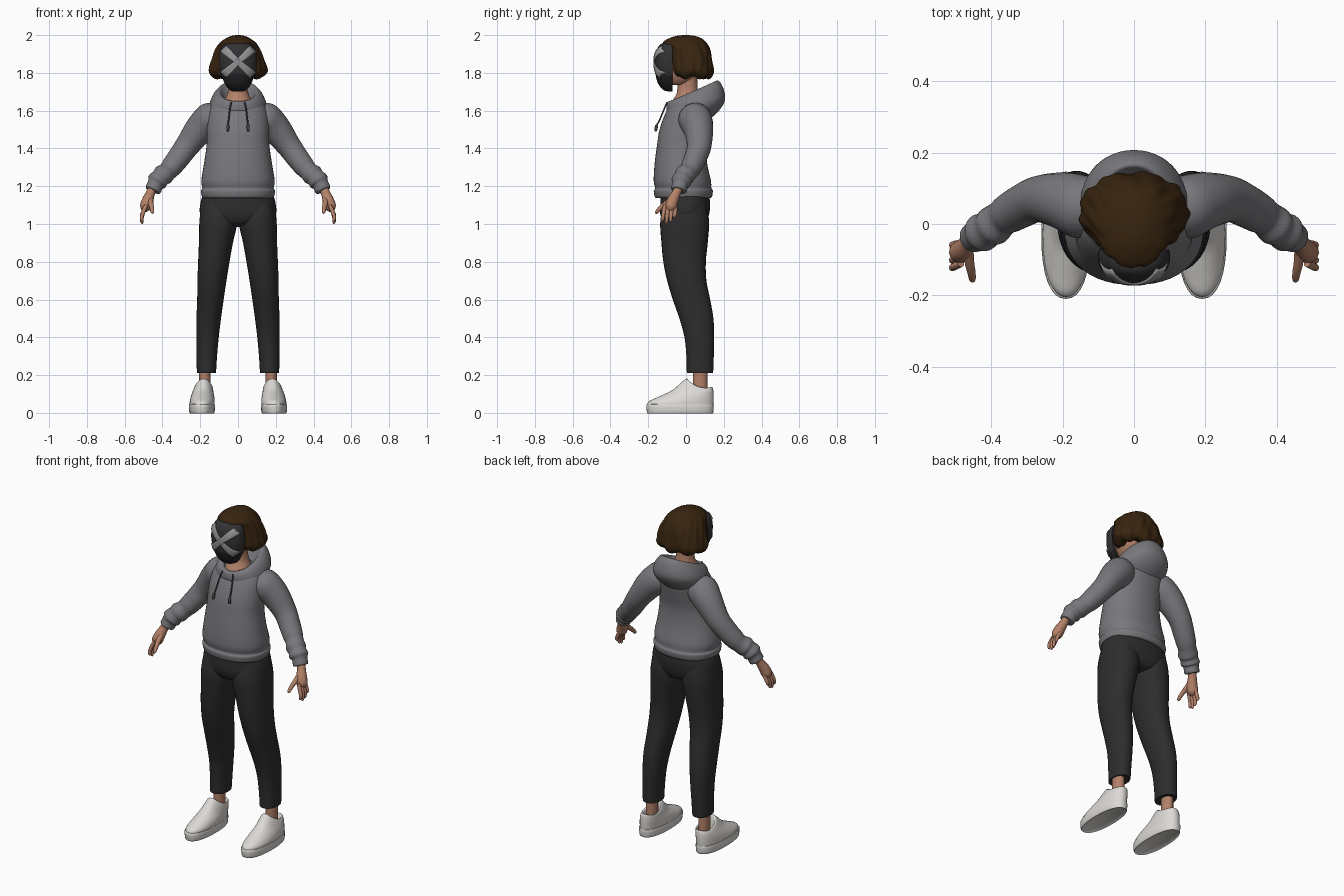
import bpy, bmesh, math
from mathutils import Vector
from mathutils.bvhtree import BVHTree

cube = bpy.data.objects.get("Cube")
if cube:
    bpy.data.objects.remove(cube, do_unlink=True)


def material(name, r, g, b):
    m = bpy.data.materials.new(name)
    m.use_nodes = True
    m.diffuse_color = (r, g, b, 1)
    bsdf = next(n for n in m.node_tree.nodes if n.type == 'BSDF_PRINCIPLED')
    bsdf.inputs["Base Color"].default_value = (r, g, b, 1)
    bsdf.inputs["Roughness"].default_value = 0.8
    return m


GREY = material("hoodie grey", .19, .185, .2)
CORD = material("cord dark grey", .06, .06, .065)
BLACK = material("trouser black", .026, .026, .027)
SKIN = material("skin", .45, .22, .14)
HAIR = material("brown hair", .04, .018, .005)
WHITE = material("shoe white", .72, .70, .67)
VISOR = material("visor charcoal", .032, .032, .035)
JAW = material("jaw black", .016, .016, .017)
MARK = material("light grey mark", .3, .3, .31)


def finish(name, bm, mat, mirror=False):
    bmesh.ops.recalc_face_normals(bm, faces=bm.faces)
    mesh = bpy.data.meshes.new(name)
    bm.to_mesh(mesh)
    mesh.materials.append(mat)
    ob = bpy.data.objects.new(name, mesh)
    bpy.context.collection.objects.link(ob)
    bpy.ops.object.select_all(action='DESELECT')
    ob.select_set(True)
    bpy.context.view_layer.objects.active = ob
    bpy.ops.object.shade_smooth_by_angle(angle=math.radians(50))
    if mirror:
        ob.modifiers.new("Mirror", 'MIRROR').use_mirror_merge = False
    return ob


def spline(a, b, c, d, t):
    return b + .5 * t * ((c - a) + t * ((2 * a - 5 * b + 4 * c - d) + t * (3 * (b - c) + d - a)))


def loft(name, mat, rings, mirror=False, n=32, steps=4, power=2, sag=0, shape=None):
    """Skin smooth sections given as (centre, u, v); shape adjusts each point."""
    rows, last = [], len(rings) - 1
    for i in range(last):
        four = [rings[max(0, min(last, k))] for k in range(i - 1, i + 3)]
        for s in range(steps + (i == last - 1)):
            rows.append([spline(*[r[j] for r in four], s / steps) for j in range(3)])
    bm, grid = bmesh.new(), []
    for c, u, v in rows:
        row = []
        for k in range(n):
            a = math.tau * k / n
            ca, sa = math.cos(a), math.sin(a)
            p = c + u * math.copysign(abs(ca) ** (2 / power), ca) \
                + v * math.copysign(abs(sa) ** (2 / power), sa)
            p.z -= sag * ca * ca * max(0, p.z)
            row.append(bm.verts.new(shape(p, a) if shape else p))
        grid.append(row)
    for r0, r1 in zip(grid, grid[1:]):
        for k in range(n):
            m = (k + 1) % n
            bm.faces.new((r0[k], r0[m], r1[m], r1[k]))
    bm.faces.new(grid[0])
    bm.faces.new(grid[-1])
    return finish(name, bm, mat, mirror)


def tilted(cx, hw, yf, zf, yb, zb):
    """Section whose front and back points have their own heights."""
    f, b = Vector((cx, yf, zf)), Vector((cx, yb, zb))
    return (f + b) / 2, Vector((hw, 0, 0)), (b - f) / 2


def level(z, hw, yf, yb, cx=0):
    return tilted(cx, hw, yf, z, yb, z)


def tube(name, mat, path, mirror=True, n=16, steps=4):
    """Round limb along (x, y, z, radius) points."""
    pts, rings = [Vector(p[:3]) for p in path], []
    for i, p in enumerate(pts):
        d = (pts[min(i + 1, len(pts) - 1)] - pts[max(i - 1, 0)]).normalized()
        u = d.cross(Vector((0, 1, .1))).normalized()
        rings.append((p, u * path[i][3], d.cross(u) * path[i][3]))
    return loft(name, mat, rings, mirror, n, steps)


# Hoodie body with ribbed hem
loft("hoodie_body", GREY, [level(*r) for r in (
    (1.14, .165, -.14, .11), (1.14, .188, -.163, .135), (1.175, .196, -.171, .142),
    (1.19, .189, -.163, .134), (1.23, .194, -.171, .132), (1.32, .18, -.166, .112),
    (1.42, .166, -.153, .106), (1.5, .165, -.14, .12), (1.58, .16, -.112, .137),
    (1.63, .14, -.085, .13), (1.655, .11, -.06, .1), (1.66, .03, -.01, .03))],
    n=48, power=2.2)

# Hood folded down behind the neck
loft("hood", GREY, [tilted(0, *r) for r in (
    (.11, -.07, 1.58, .12, 1.55), (.143, -.098, 1.59, .175, 1.6),
    (.15, -.104, 1.615, .207, 1.66), (.13, -.1, 1.642, .195, 1.725),
    (.102, -.085, 1.65, .168, 1.76), (.085, -.07, 1.64, .145, 1.735),
    (.06, -.05, 1.61, .085, 1.65))], n=48, power=2.1)

# Sleeves, gathered towards the cuffs
tube("sleeves", GREY, (
    (.08, .03, 1.58, .06), (.14, .045, 1.56, .088), (.2, .065, 1.505, .08),
    (.268, .07, 1.415, .065), (.315, .05, 1.35, .06), (.35, .03, 1.305, .056),
    (.372, .015, 1.28, .051), (.395, -.005, 1.26, .056), (.41, -.015, 1.245, .05),
    (.428, -.025, 1.225, .054), (.437, -.03, 1.21, .043), (.45, -.038, 1.18, .042),
    (.452, -.039, 1.176, .028)), n=24)

# Drawstrings with knotted ends
tube("drawstrings", CORD, (
    (.035, -.1, 1.645, .004), (.043, -.115, 1.61, .004), (.05, -.14, 1.55, .004),
    (.053, -.154, 1.525, .004), (.053, -.156, 1.52, .008), (.055, -.16, 1.495, .007),
    (.055, -.16, 1.49, .002)), n=8)

# Hands
tube("palms", SKIN, (
    (.45, -.035, 1.2, .024), (.463, -.05, 1.165, .024), (.478, -.07, 1.125, .03),
    (.49, -.08, 1.09, .03), (.497, -.085, 1.07, .015)))
for i, finger in enumerate(("little", "ring", "middle", "index")):
    y, tip = -.054 - .019 * i, (1.03, 1.008, 1.0, 1.012)[i]
    tube(finger + "_fingers", SKIN, (
        (.485, y, 1.1, .01), (.501, y * 1.06, 1.065, .011),
        (.509, y * 1.1, (1.065 + tip) / 2, .01), (.508, y * 1.12, tip + .008, .008),
        (.507, y * 1.12, tip, .002)), n=10, steps=3)
tube("thumbs", SKIN, (
    (.465, -.065, 1.14, .015), (.462, -.105, 1.11, .014), (.456, -.135, 1.085, .012),
    (.453, -.156, 1.062, .009), (.452, -.162, 1.056, .002)), n=10, steps=3)

# Trousers
loft("trouser_hips", BLACK, [level(*r) for r in (
    (1.2, .17, -.13, .11), (1.12, .197, -.135, .127), (1.05, .2, -.136, .122),
    (1.0, .16, -.11, .1), (.985, .06, -.05, .05))], n=40, power=2.3)
loft("trouser_legs", BLACK, [level(z, hw, yf, yb, cx) for z, cx, hw, yf, yb in (
    (1.12, .11, .08, -.11, .1), (1.02, .104, .1, -.136, .122), (.9, .117, .09, -.13, .115),
    (.8, .128, .083, -.12, .105), (.7, .138, .077, -.1, .108), (.6, .146, .07, -.07, .128),
    (.5, .155, .065, -.035, .145), (.4, .161, .059, -.008, .149), (.3, .165, .054, .002, .147),
    (.22, .167, .051, .004, .144), (.215, .167, .048, .008, .14), (.22, .167, .03, .03, .12))],
    mirror=True, power=2.2)

# Ankles and shoes
loft("ankles", SKIN, [level(z, .031, .036, .113, .176) for z in (.08, .15, .27)], mirror=True)
loft("shoe_soles", WHITE, [level(z, hw, yf, yb, .191) for z, hw, yf, yb in (
    (0, .058, -.2, .138), (0, .066, -.206, .144), (.04, .069, -.21, .147),
    (.046, .062, -.2, .14))], mirror=True, steps=3, power=2.3)
loft("shoe_uppers", WHITE, [tilted(*r) for r in (
    (.191, .065, -.204, .035, .144, .035), (.19, .066, -.198, .06, .146, .07),
    (.188, .063, -.14, .088, .146, .1), (.186, .057, -.07, .122, .144, .122),
    (.183, .05, -.02, .165, .14, .135), (.182, .045, .0, .18, .136, .137),
    (.181, .038, .012, .172, .13, .13), (.18, .03, .03, .1, .115, .1))],
    mirror=True, power=2.2, sag=.13)

# Neck and head
loft("neck", SKIN, [level(*r) for r in (
    (1.58, .085, -.085, .08), (1.64, .078, -.077, .075), (1.69, .056, -.05, .066),
    (1.74, .048, -.045, .06), (1.82, .05, -.04, .06))])
loft("head", SKIN, [level(*r) for r in (
    (1.735, .02, -.09, -.02), (1.745, .05, -.1, .02), (1.79, .078, -.12, .06),
    (1.86, .088, -.12, .08), (1.94, .07, -.1, .07), (1.96, .02, -.04, .02))])


# Wavy bob
def wave(p, a):
    w = .022 * math.sin(9 * a + 22 * p.z) + .016 * math.sin(17 * a - 30 * p.z)
    w *= min(1, max(0, (2.0 - p.z) / .05))
    lift = .008 * math.sin(7 * a + 1) * max(0, (1.83 - p.z) / .06)
    return Vector((p.x * (1 + w), p.y * (1 + w), p.z + lift))


loft("hair", HAIR, [level(*r) for r in (
    (1.8, .06, -.03, .08), (1.775, .1, -.055, .11), (1.78, .132, -.065, .13),
    (1.81, .153, -.08, .145), (1.86, .142, -.085, .14), (1.92, .119, -.1, .127),
    (1.96, .094, -.122, .106), (1.985, .06, -.085, .078), (1.997, .03, -.045, .04),
    (2.0, .006, -.01, .008))], n=96, steps=6, power=2.1, shape=wave)


# Face mask: visor above, jaw guard below, both flat at the back
def flat_back(p, a):
    return Vector((p.x, min(p.y, -.072), p.z))


visor = loft("mask_visor", VISOR, [level(z, hw, yf, -.02) for z, hw, yf in (
    (1.775, .06, -.13), (1.777, .084, -.155), (1.81, .096, -.162), (1.86, .101, -.166),
    (1.91, .096, -.16), (1.945, .078, -.142), (1.958, .05, -.12), (1.96, .02, -.09))],
    n=48, power=2.2, shape=flat_back)
loft("mask_jaw", JAW, [level(z, hw, yf, -.02) for z, hw, yf in (
    (1.702, .025, -.095), (1.71, .045, -.12), (1.74, .069, -.146), (1.78, .084, -.159),
    (1.8, .086, -.158), (1.806, .07, -.13))], n=48, power=2.2, shape=flat_back)

# Crossed bars laid on the visor
source = bmesh.new()
source.from_mesh(visor.data)
tree = BVHTree.FromBMesh(source)
for side, label in ((1, "rising"), (-1, "falling")):
    bm, rows = bmesh.new(), []
    for i in range(17):
        t = i / 8 - 1
        row = []
        for j in range(5):
            s = (j / 2 - 1) * (.015 + .008 * abs(t))
            x, z = side * (.078 * t - s * .7), 1.858 + .07 * t + s * .7
            hit = tree.ray_cast(Vector((x, -1, z)), Vector((0, 1, 0)))[0]
            row.append(bm.verts.new((x, (hit.y if hit else -.13) - .004, z)))
        rows.append(row)
    for a, b in zip(rows, rows[1:]):
        for j in range(4):
            bm.faces.new((a[j], a[j + 1], b[j + 1], b[j]))
    bar = finish("mask_bar_" + label, bm, MARK)
    plate = bar.modifiers.new("Solidify", 'SOLIDIFY')
    plate.thickness, plate.offset = .006, 0
source.free()
